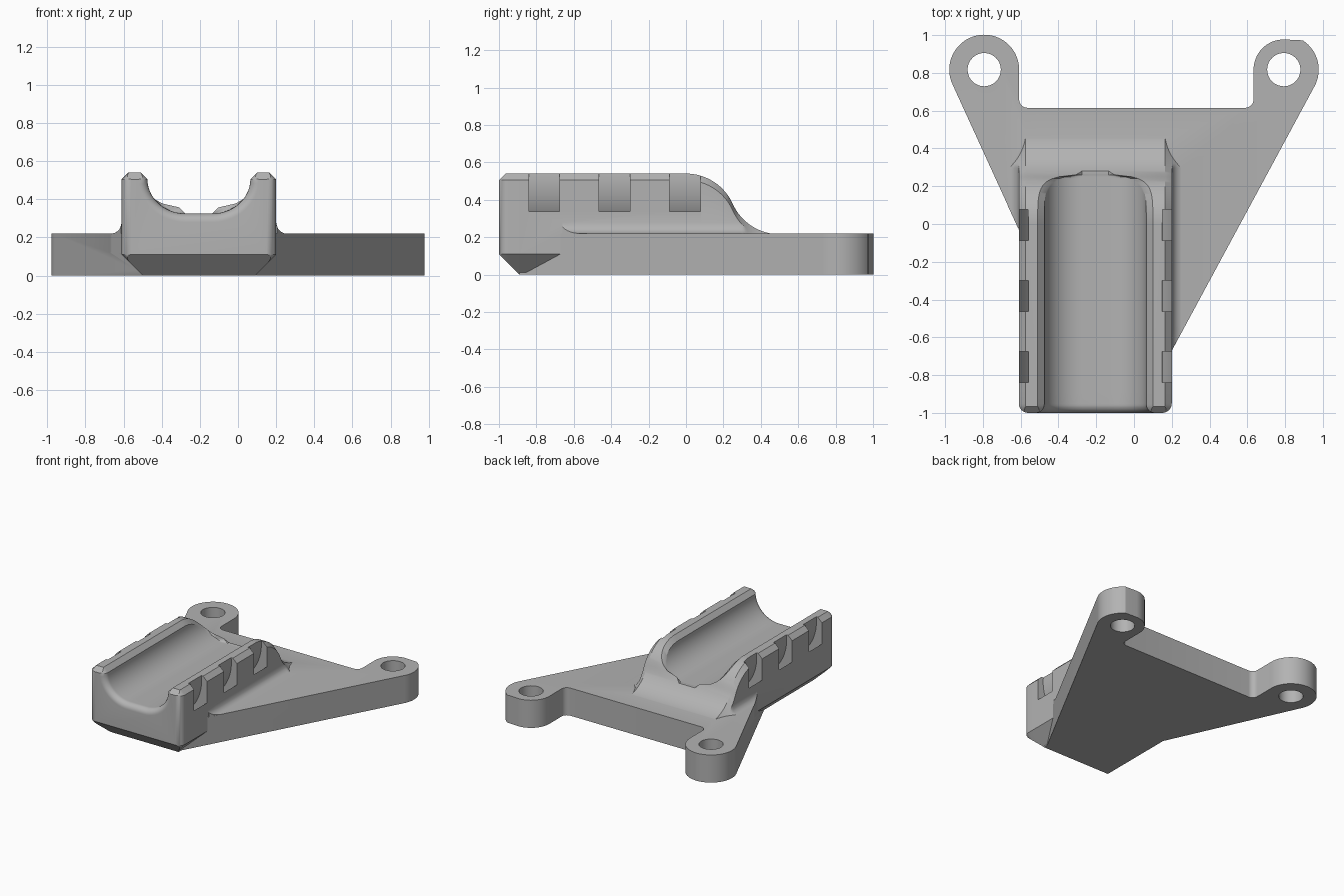
import bpy, bmesh
from math import sin, cos, acos, sqrt, radians, pi

if "Cube" in bpy.data.objects:
    bpy.data.objects.remove(bpy.data.objects["Cube"])

grey = bpy.data.materials.new("plain_grey")
grey.use_nodes = True
grey.diffuse_color = (0.45, 0.45, 0.45, 1)
grey.node_tree.nodes["Principled BSDF"].inputs["Base Color"].default_value = (0.45, 0.45, 0.45, 1)

PLATE_H, TOP, CHAMF, KEEL = 0.22, 0.54, 0.035, 0.11
MID, HALF = -0.205, 0.405               # body centre line and half width
LEFT_Y, LEFT_SLOPE = -0.03, 0.46        # where each slanted plate edge leaves the body
RIGHT_Y, RIGHT_SLOPE = -0.67, 0.537


def loft(name, sections):
    """Solid skinned through sections that have equal point counts."""
    bm = bmesh.new()
    rings = [[bm.verts.new(p) for p in s] for s in sections]
    n = len(rings[0])
    for a, b in zip(rings, rings[1:]):
        for i in range(n):
            j = (i + 1) % n
            bm.faces.new((a[i], a[j], b[j], b[i]))
    bm.faces.new(rings[0][::-1])
    bm.faces.new(rings[-1])
    bmesh.ops.remove_doubles(bm, verts=bm.verts, dist=1e-5)
    bmesh.ops.dissolve_degenerate(bm, edges=bm.edges, dist=1e-5)
    bmesh.ops.recalc_face_normals(bm, faces=bm.faces)
    me = bpy.data.meshes.new(name)
    bm.to_mesh(me)
    bm.free()
    me.materials.append(grey)
    ob = bpy.data.objects.new(name, me)
    bpy.context.collection.objects.link(ob)
    return ob


def combine(ob, tool, operation):
    bpy.ops.object.select_all(action='DESELECT')
    bpy.context.view_layer.objects.active = ob
    ob.select_set(True)
    mod = ob.modifiers.new(operation, 'BOOLEAN')
    mod.operation, mod.solver, mod.object = operation, 'EXACT', tool
    bpy.ops.object.modifier_apply(modifier=mod.name)
    bpy.data.objects.remove(tool)


def arc(cx, cy, r, a0, a1, n=16):
    angles = [radians(a0 + (a1 - a0) * i / n) for i in range(n + 1)]
    return [(cx + r * cos(a), cy + r * sin(a)) for a in angles]


# Plate with two lugs
EAR_X, EAR_Y, EAR_R = 0.793, 0.817, 0.185
FILLET = 0.045
outline = [(0.1, -0.89), (0.1, RIGHT_Y - 0.1 / RIGHT_SLOPE)]
outline += arc(EAR_X, EAR_Y, EAR_R, -28.2, 57)
outline += arc(EAR_X, EAR_Y, 0.16, 90, 180)
outline += arc(0.633 - FILLET, 0.615 + FILLET, FILLET, 0, -90, 8)
outline += arc(-0.608 + FILLET, 0.615 + FILLET, FILLET, -90, -180, 8)
outline += arc(-EAR_X, EAR_Y, EAR_R, 0, 204.7, 36)
outline += [(-0.5, LEFT_Y - 0.11 / LEFT_SLOPE), (-0.5, -0.89)]
plate = loft("mounting_bracket", [[(x, y, z) for x, y in outline] for z in (0, PLATE_H)])


# Channel body: height falls along an S-shaped ramp at the back
def height(y):
    low, run = 0.216, 0.25
    drop = (TOP - low) / 2
    r = (run * run + drop * drop) / (2 * drop)
    if y <= 0:
        return TOP
    if y < run:
        return TOP - r + sqrt(r * r - y * y)
    return low + r - sqrt(r * r - (2 * run - y) ** 2)


def body_section(y):
    h, f = height(y), y + 1
    rnd = lambda r: r - sqrt(r * r - (r - f) ** 2) if f < r else 0
    edge = HALF - rnd(0.05)             # rounded front corners
    lip = rnd(0.045)                    # rounded front lip of the channel
    d = max(0, CHAMF - f)               # front chamfer
    zb = max(0, KEEL - f)               # slanted keel
    floor = min(0.325 - lip, h)
    zi = max(h - CHAMF, floor)
    rz = 0.18 + lip
    a_max = acos(max(0, min(1, 1 - (zi - floor) / rz)))
    wall = 0.07 + (0.2 + lip) * sin(a_max)
    half = [(edge - KEEL + zb, zb), (edge, KEEL), (edge, h - CHAMF),
            (edge - CHAMF + d, h - d), (wall + max(0, h - d - zi), h - d)]
    for i in range(15):
        a = a_max * (1 - i / 14)
        half.append((0.07 + (0.2 + lip) * sin(a), floor + rz * (1 - cos(a))))
    pts = half + [(-u, z) for u, z in reversed(half)]
    return [(MID + u, y, z) for u, z in pts]


stations = [-1 + 0.05 * (1 - cos(i * pi / 16)) for i in range(9)]
stations += [-1 + CHAMF, -1 + KEEL, 0] + [0.5 * i / 48 for i in range(1, 49)]
body = loft("channel_body", [body_section(y) for y in sorted(stations)])


# Fillets between body sides and plate, trimmed by the slanted edges and ramp
def side_fillet(name, side, y0, slope):
    size, sections = 0.06, []
    ys = [y0 + 0.01 + 0.12 * i / 8 for i in range(9)]
    ys += [0.15 + 0.27 * i / 24 for i in range(25)]
    for y in ys:
        w = min(size, slope * (y - y0))
        x0 = MID + side * HALF
        pts = [(x0 - side * 0.05, y, 0.12)]
        for i in range(9):
            s = w * i / 8
            z = 0.219 + size - sqrt(size ** 2 - (size - s) ** 2)
            z = max(0.19, min(z, height(y) - CHAMF - s))
            pts.append((x0 + side * s, y, z))
        pts.append((x0 + side * w, y, 0.12))
        sections.append(pts)
    return loft(name, sections)


combine(plate, body, 'UNION')
combine(plate, side_fillet("left_fillet", 1, RIGHT_Y, RIGHT_SLOPE), 'UNION')
combine(plate, side_fillet("right_fillet", -1, LEFT_Y, LEFT_SLOPE), 'UNION')

# Curved strap slots that pass round the channel
for y in (-0.757, -0.382, -0.005):
    ring = arc(MID, 0.5, 0.437, 160, 380, 56) + arc(MID, 0.5, 0.357, 380, 160, 56)
    slot = loft("strap_slot", [[(x, y + s, z) for x, z in ring] for s in (-0.082, 0.082)])
    combine(plate, slot, 'DIFFERENCE')

# Screw holes through the lugs
for side in (1, -1):
    hole = [(x, y) for x, y in arc(side * EAR_X, EAR_Y, 0.088, 0, 360, 40)[:-1]]
    drill = loft("screw_hole", [[(x, y, z) for x, y in hole] for z in (-0.1, 0.4)])
    combine(plate, drill, 'DIFFERENCE')

bpy.ops.object.select_all(action='DESELECT')
plate.select_set(True)
bpy.context.view_layer.objects.active = plate
bpy.ops.object.shade_smooth_by_angle(angle=radians(28))
